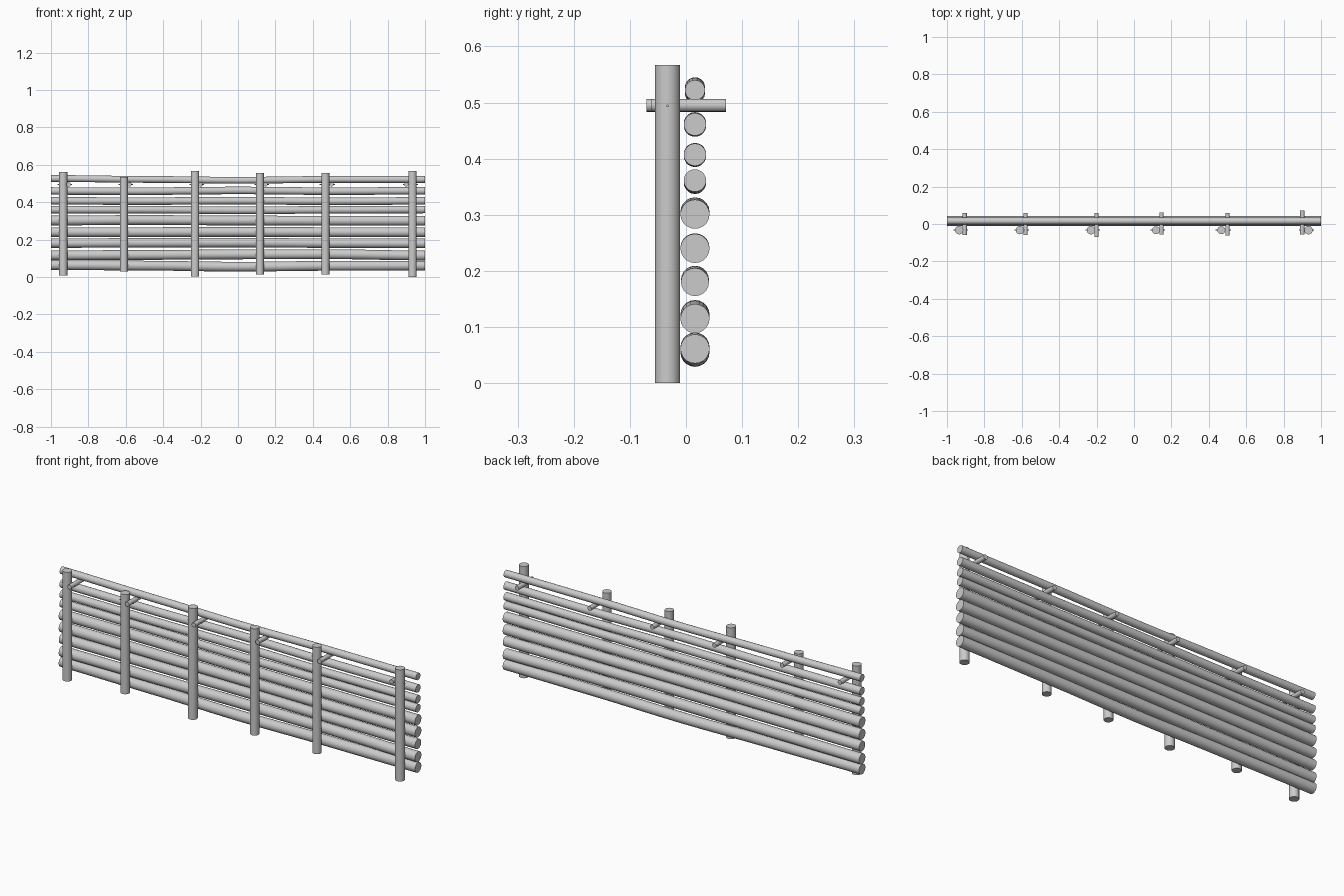
import bpy
import math
from mathutils import Vector

if "Cube" in bpy.data.objects:
    bpy.data.objects.remove(bpy.data.objects["Cube"])


def rod(name, points, r, sides=20):
    """Round capped rod through points (each running mainly along one axis)."""
    pts = [Vector(p) for p in points]
    d = (pts[-1] - pts[0]).normalized()
    u = Vector((0, 0, 1)) if abs(d.z) < 0.7 else Vector((1, 0, 0))
    v = d.cross(u).normalized()
    u = v.cross(d).normalized()
    verts, faces = [], []
    for p in pts:
        for i in range(sides):
            a = 2 * math.pi * i / sides
            verts.append(p + r * (math.cos(a) * v - math.sin(a) * u))
    for k in range(len(pts) - 1):
        for i in range(sides):
            j = (i + 1) % sides
            faces.append((k * sides + i, k * sides + j,
                          (k + 1) * sides + j, (k + 1) * sides + i))
    faces.append(tuple(reversed(range(sides))))
    faces.append(tuple(range((len(pts) - 1) * sides, len(pts) * sides)))
    # make every normal point outwards
    c = (pts[0] + pts[-1]) / 2
    n = (verts[1] - verts[0]).cross(verts[sides] - verts[0])
    if n.dot(verts[0] - pts[0]) < 0:
        faces = [tuple(reversed(f)) for f in faces]
    me = bpy.data.meshes.new(name)
    me.from_pydata(verts, [], faces)
    ob = bpy.data.objects.new(name, me)
    bpy.context.collection.objects.link(ob)
    bpy.ops.object.select_all(action='DESELECT')
    ob.select_set(True)
    bpy.context.view_layer.objects.active = ob
    bpy.ops.object.shade_smooth_by_angle(angle=math.radians(40))
    return ob


# Horizontal logs: radius, centre heights at five stations from left to right
logs = [
    (0.026, (0.064, 0.061, 0.055, 0.060, 0.061)),
    (0.026, (0.116, 0.118, 0.121, 0.122, 0.115)),
    (0.025, (0.181, 0.183, 0.184, 0.181, 0.180)),
    (0.026, (0.240, 0.240, 0.241, 0.240, 0.240)),
    (0.026, (0.302, 0.305, 0.302, 0.301, 0.301)),
    (0.020, (0.360, 0.360, 0.357, 0.359, 0.361)),
    (0.020, (0.407, 0.406, 0.408, 0.405, 0.407)),
    (0.020, (0.460, 0.459, 0.463, 0.459, 0.461)),
    (0.018, (0.527, 0.522, 0.517, 0.522, 0.522)),
]
for i, (r, zs) in enumerate(logs):
    pts = []
    for k in range(17):
        t = k / 4
        a = min(int(t), 3)
        f = t - a
        f = f * f * (3 - 2 * f)
        pts.append((-1 + k / 8, 0.016, zs[a] * (1 - f) + zs[a + 1] * f))
    rod(f"horizontal_log_{i + 1}", pts, r)

# Posts with pegs and pins: post x, radius, bottom, top, peg x, peg y range
posts = [
    (-0.935, 0.0225, 0.008, 0.562, -0.905, -0.060, 0.060),
    (-0.610, 0.0220, 0.030, 0.536, -0.580, -0.060, 0.060),
    (-0.230, 0.0225, 0.002, 0.567, -0.200, -0.070, 0.060),
    (0.117, 0.0210, 0.014, 0.556, 0.147, -0.055, 0.062),
    (0.467, 0.0215, 0.014, 0.556, 0.500, -0.062, 0.060),
    (0.933, 0.0225, 0.000, 0.567, 0.900, -0.055, 0.071),
]
for i, (x, r, z0, z1, px, y0, y1) in enumerate(posts):
    s = 1 if px > x else -1
    rod(f"upright_post_{i + 1}", [(x, -0.033, z0), (x, -0.033, z1)], r)
    rod(f"cross_peg_{i + 1}", [(px, y0, 0.495), (px, y1, 0.495)], 0.0115, 16)
    rod(f"pin_{i + 1}", [(x - s * 0.030, -0.033, 0.494),
                         (px + s * 0.018, -0.033, 0.494)], 0.0025, 8)
